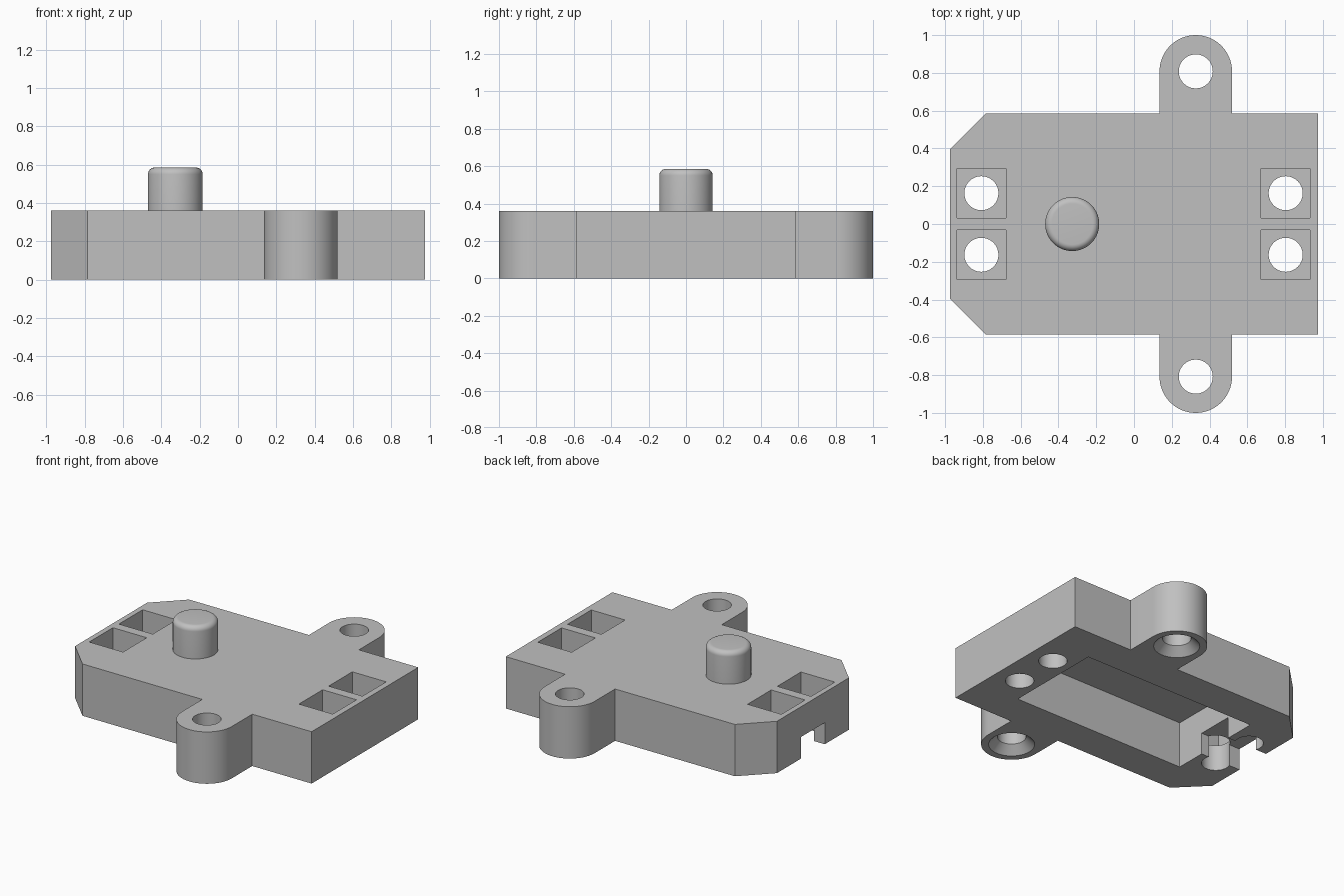
import bpy, bmesh, math
from mathutils import Vector

if "Cube" in bpy.data.objects:
    bpy.data.objects.remove(bpy.data.objects["Cube"])

HEIGHT = 0.36
EAR_X, EAR_Y, EAR_R = 0.327, 0.808, 0.192
HOLE_R = 0.09

grey = bpy.data.materials.new("plain_grey")
grey.use_nodes = True
colour = (0.53, 0.53, 0.53, 1)
grey.diffuse_color = colour
grey.node_tree.nodes["Principled BSDF"].inputs["Base Color"].default_value = colour


def add_object(name, bm):
    bmesh.ops.recalc_face_normals(bm, faces=bm.faces)
    mesh = bpy.data.meshes.new(name)
    bm.to_mesh(mesh)
    bm.free()
    mesh.materials.append(grey)
    obj = bpy.data.objects.new(name, mesh)
    bpy.context.collection.objects.link(obj)
    return obj


def prism(name, outline, z0, z1):
    bm = bmesh.new()
    face = bm.faces.new([bm.verts.new((x, y, z0)) for x, y in outline])
    top = bmesh.ops.extrude_face_region(bm, geom=[face])["geom"]
    verts = [v for v in top if isinstance(v, bmesh.types.BMVert)]
    bmesh.ops.translate(bm, verts=verts, vec=(0, 0, z1 - z0))
    return add_object(name, bm)


def box(name, x0, x1, y0, y1, z0, z1):
    return prism(name, [(x0, y0), (x1, y0), (x1, y1), (x0, y1)], z0, z1)


def lathe(name, profile, x, y, steps=64):
    """Closed solid turned around a vertical axis from (radius, z) points."""
    bm = bmesh.new()
    rings = []
    for r, z in profile:
        rings.append([bm.verts.new((x + r * math.cos(math.tau * i / steps),
                                    y + r * math.sin(math.tau * i / steps), z))
                      for i in range(steps)])
    for a, b in zip(rings, rings[1:]):
        for i in range(steps):
            j = (i + 1) % steps
            bm.faces.new((a[i], a[j], b[j], b[i]))
    bm.faces.new(rings[0])
    bm.faces.new(rings[-1])
    return add_object(name, bm)


def smooth(obj):
    bpy.ops.object.select_all(action="DESELECT")
    obj.select_set(True)
    bpy.context.view_layer.objects.active = obj
    bpy.ops.object.shade_smooth_by_angle(angle=math.radians(30))


# Housing outline: front half with rounded ear, then mirrored for the back
arc = [math.pi + math.pi * i / 32 for i in range(33)]
front = [(-0.975, -0.395), (-0.785, -0.585), (EAR_X - EAR_R, -0.585)]
front += [(EAR_X + EAR_R * math.cos(a), -EAR_Y + EAR_R * math.sin(a)) for a in arc]
front += [(EAR_X + EAR_R, -0.585), (0.975, -0.585)]
housing = prism("housing", front + [(x, -y) for x, y in reversed(front)], 0, HEIGHT)

# Underside cavity and cable slot
cutters = [box("cavity_cutter", -0.665, 0.665, -0.345, 0.345, -0.1, 0.32),
           box("slot_cutter", -1.1, -0.6, -0.13, 0.13, -0.1, 0.15)]

# Square pockets on top, each with a round hole through its floor
for x in (-0.808, 0.803):
    for y in (-0.163, 0.163):
        cutters.append(box("pocket_cutter", x - 0.13, x + 0.13, y - 0.13, y + 0.13, 0.18, 0.5))
        cutters.append(lathe("hole_cutter", [(HOLE_R, -0.1), (HOLE_R, 0.3)], x, y))

# Ear screw holes, countersunk from below
for y in (-EAR_Y, EAR_Y):
    profile = [(0.165, -0.02), (HOLE_R, 0.055), (HOLE_R, 0.5)]
    cutters.append(lathe("screw_cutter", profile, EAR_X, y))

bpy.context.view_layer.objects.active = housing
for cutter in cutters:
    cutter.hide_render = True
    mod = housing.modifiers.new("cut", "BOOLEAN")
    mod.operation = "DIFFERENCE"
    mod.solver = "EXACT"
    mod.object = cutter
    bpy.ops.object.modifier_apply(modifier=mod.name)
for cutter in cutters:
    bpy.data.objects.remove(cutter)
smooth(housing)

# Push button with rounded rim
R, TOP, FILLET = 0.143, 0.585, 0.035
rim = [(R - FILLET + FILLET * math.cos(a), TOP - FILLET + FILLET * math.sin(a))
       for a in [math.pi / 2 * i / 8 for i in range(9)]]
button = lathe("button", [(R, 0.34)] + rim, -0.327, 0)
smooth(button)
